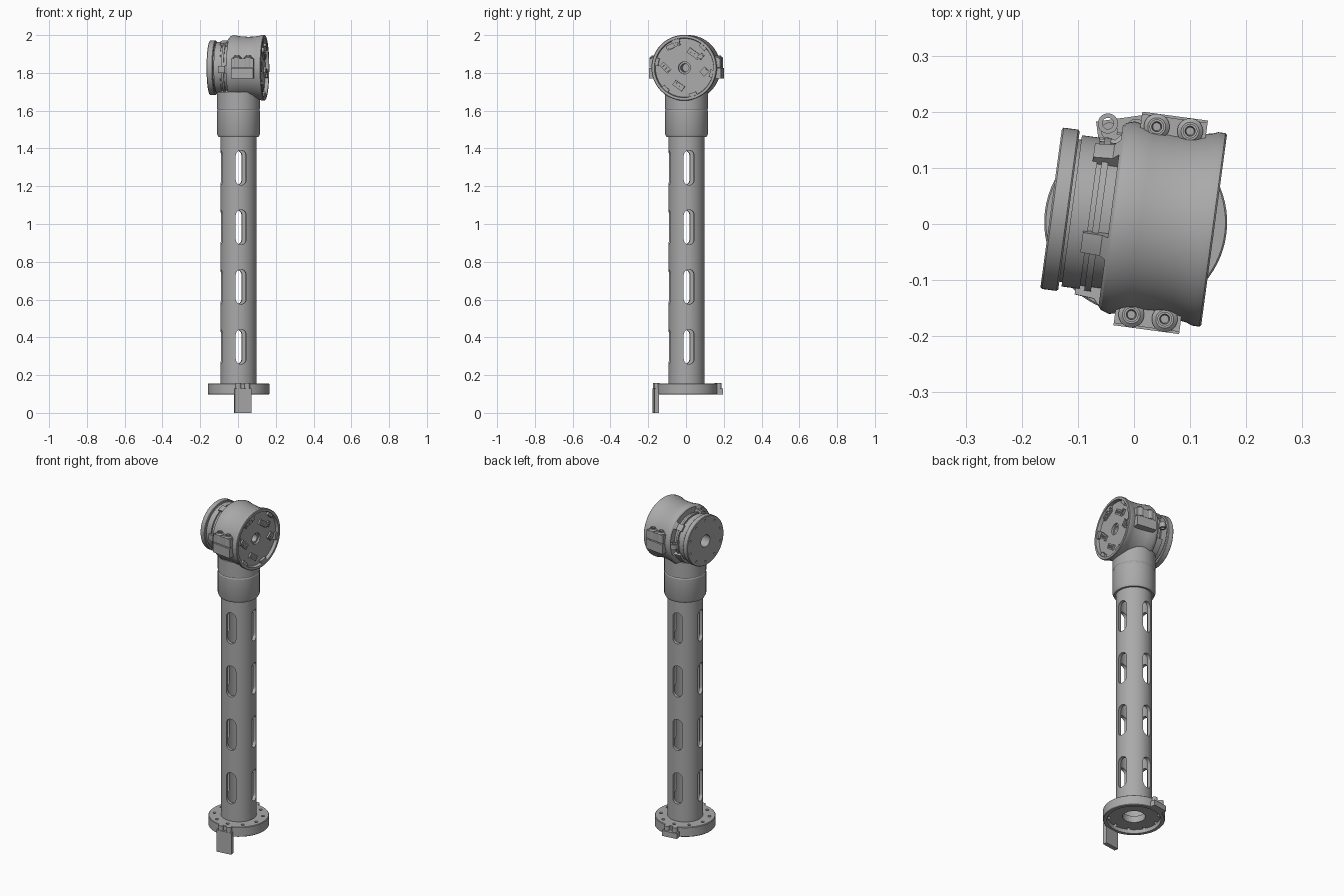
import bpy, bmesh, math
from mathutils import Matrix, Vector

if "Cube" in bpy.data.objects:
    bpy.data.objects.remove(bpy.data.objects["Cube"])

grey = bpy.data.materials.new("machined grey")
grey.use_nodes = True
COLOUR = (0.4, 0.4, 0.4, 1)
grey.diffuse_color = COLOUR
grey.node_tree.nodes["Principled BSDF"].inputs["Base Color"].default_value = COLOUR

T, R, rad = Matrix.Translation, Matrix.Rotation, math.radians
COLUMN = T((0.003, 0.003, 0)) @ R(rad(8), 4, "Z")             # tube and base frame
HEAD = T((0.003, 0.008, 1.827)) @ R(rad(-7.7), 4, "Z")        # head frame, x along its axis
AXIS = HEAD @ R(rad(90), 4, "Y")                              # lathe frame of the head


def finish(name, bm, matrix):
    bmesh.ops.remove_doubles(bm, verts=bm.verts, dist=1e-5)
    bmesh.ops.recalc_face_normals(bm, faces=bm.faces)
    bm.transform(matrix)
    mesh = bpy.data.meshes.new(name)
    bm.to_mesh(mesh)
    bm.free()
    mesh.materials.append(grey)
    ob = bpy.data.objects.new(name, mesh)
    bpy.context.collection.objects.link(ob)
    return ob


def add_lathe(bm, pts, start=0, arc=360, seg=72, local=Matrix()):
    """Turn a closed (radius, height) outline about z, fully or through an arc."""
    full = arc == 360
    rings = []
    for i in range(seg if full else seg + 1):
        a = rad(start + arc * i / seg)
        rings.append([bm.verts.new(local @ Vector((r * math.cos(a), r * math.sin(a), h)))
                      for r, h in pts])
    n = len(pts)
    for i in range(seg):
        a, b = rings[i], rings[(i + 1) % len(rings)]
        for j in range(n):
            k = (j + 1) % n
            if pts[j][0] or pts[k][0]:
                bm.faces.new((a[j], a[k], b[k], b[j]))
    if not full:
        bm.faces.new(rings[0])
        bm.faces.new(rings[-1][::-1])


def add_box(bm, size, local):
    bmesh.ops.create_cube(bm, size=1, matrix=local @ Matrix.Diagonal((*size, 1)))


def add_rod(bm, radius, depth, local, seg=20):
    bmesh.ops.create_cone(bm, cap_ends=True, segments=seg, radius1=radius, radius2=radius,
                          depth=depth, matrix=local)


def lathe(name, pts, matrix):
    bm = bmesh.new()
    add_lathe(bm, pts)
    return finish(name, bm, matrix)


def cut(ob, bm, matrix):
    """Subtract the cutter mesh from the object and discard it."""
    cutter = finish("cutter", bm, matrix)
    cutter.hide_render = True
    mod = ob.modifiers.new("cut", "BOOLEAN")
    mod.operation, mod.solver, mod.object = "DIFFERENCE", "EXACT", cutter
    bpy.context.view_layer.objects.active = ob
    bpy.ops.object.modifier_apply(modifier=mod.name)
    bpy.data.objects.remove(cutter)


def around(count, radius, z, start=0):
    for i in range(count):
        yield R(rad(start + 360 * i / count), 4, "Z") @ T((radius, 0, z))


# Hollow tube with four columns of rounded slots
tube = lathe("slotted_tube", [(0.076, 0.14), (0.095, 0.14), (0.095, 1.5), (0.076, 1.5)], COLUMN)
bm = bmesh.new()
W, L = 0.028, 0.064
for z in (0.35, 0.667, 0.983, 1.298):
    for m in around(4, 0.095, z):
        ring = [bm.verts.new(m @ Vector((-0.04, W * math.cos(a), W * math.sin(a) + (L if s else -L))))
                for s in (1, 0) for a in [rad(15 * i + (0 if s else 180)) for i in range(13)]]
        cap = bm.faces.new(ring)
        side = bmesh.ops.extrude_face_region(bm, geom=[cap], use_keep_orig=True)["geom"]
        out = m.to_3x3() @ Vector((0.08, 0, 0))
        bmesh.ops.translate(bm, vec=out, verts=[v for v in side if isinstance(v, bmesh.types.BMVert)])
cut(tube, bm, COLUMN)

# Base flange with recessed underside and bolt holes
flange = lathe("base_flange", [(0.06, 0.118), (0.138, 0.118), (0.142, 0.098), (0.16, 0.098),
                               (0.163, 0.101), (0.163, 0.153), (0.16, 0.156), (0.06, 0.156)], COLUMN)
bm = bmesh.new()
for m in around(10, 0.132, 0.14, 18):
    add_rod(bm, 0.009, 0.08, m)
cut(flange, bm, COLUMN)

# Hanging tab and clamp lugs of the flange
bm = bmesh.new()
add_box(bm, (0.09, 0.024, 0.128), T((0, -0.165, 0.064)))
finish("hanging_tab", bm, COLUMN)
bm = bmesh.new()
add_box(bm, (0.09, 0.035, 0.032), T((0, 0.17, 0.114)))
for y in (-0.162, 0.168):
    for x in (-0.024, 0.024):
        add_rod(bm, 0.015, 0.03, T((x, y, 0.142)))
finish("flange_clamp_lugs", bm, COLUMN)

# Collar and neck joining the tube to the head
lathe("collar", [(0.0, 1.48), (0.095, 1.46), (0.106, 1.46), (0.113, 1.475), (0.113, 1.6),
                 (0.111, 1.603), (0.111, 1.607), (0.113, 1.61), (0.113, 1.70), (0.0, 1.70)], COLUMN)

# Head housing: waisted shell with recessed face and blind bore
housing = lathe("head_housing", [(0, -0.09), (0.147, -0.09), (0.15, -0.055), (0.168, -0.04),
                                 (0.173, -0.025), (0.167, 0.01), (0.164, 0.05), (0.165, 0.085),
                                 (0.17, 0.115), (0.174, 0.125), (0.174, 0.138), (0.171, 0.141),
                                 (0.158, 0.141), (0.155, 0.122), (0.032, 0.122), (0.032, 0.11),
                                 (0.022, 0.11), (0.022, 0.03), (0, 0.03)], AXIS)
bm = bmesh.new()
for start in (165, 237, 93, 309):
    add_lathe(bm, [(0.13, -0.1), (0.2, -0.1), (0.2, -0.045), (0.13, -0.045)], start - 28, 57, 16)
cut(housing, bm, AXIS)

# Ribs showing inside the windows
lathe("window_ribs", [(0.12, -0.1), (0.136, -0.1), (0.136, -0.082), (0.125, -0.082), (0.125, -0.074),
                      (0.138, -0.074), (0.138, -0.062), (0.12, -0.062)], AXIS)

# Output disc with grooves, centre bore and bolt holes
disc = lathe("output_disc", [(0.035, -0.152), (0.142, -0.152), (0.145, -0.149), (0.145, -0.123),
                             (0.142, -0.12), (0.128, -0.12), (0.128, -0.115), (0.136, -0.115),
                             (0.136, -0.095), (0.126, -0.095), (0.126, -0.08), (0, -0.08),
                             (0, -0.09), (0.035, -0.09)], AXIS)
bm = bmesh.new()
for m in around(10, 0.122, -0.152):
    add_rod(bm, 0.006, 0.03, m, 12)
cut(disc, bm, AXIS)

# Clamp blocks with paired screw bosses on both sides of the head
for side, label in ((1, "back"), (-1, "front")):
    bm = bmesh.new()
    add_box(bm, (0.118, 0.06, 0.056), T((0.045, side * 0.162, -0.030)))
    add_box(bm, (0.118, 0.052, 0.048), T((0.045, side * 0.162, 0.026)))
    finish(label + "_clamp_block", bm, HEAD)
    bm = bmesh.new()
    for x in (0.015, 0.075):
        add_lathe(bm, [(0, 0.045), (0.007, 0.045), (0.009, 0.062), (0.013, 0.062), (0.013, 0.056),
                       (0.016, 0.056), (0.023, 0.05), (0.023, 0.0), (0, 0.0)], seg=24,
                  local=T((x, side * 0.169, 0.004)))
    finish(label + "_clamp_screws", bm, HEAD)

# Small eyelet beside the housing
bm = bmesh.new()
add_lathe(bm, [(0.01, -0.015), (0.018, -0.015), (0.018, 0.015), (0.01, 0.015)], seg=24)
finish("cable_eyelet", bm, HEAD @ T((-0.072, 0.163, 0)))

# Connectors and pins on the recessed face: (y, z, width, height, turn)
bm = bmesh.new()
for y, z, w, h, turn in ((-0.1, 0.0, 0.06, 0.03, -45), (-0.03, -0.095, 0.06, 0.03, -35),
                         (0.05, 0.075, 0.07, 0.03, -35), (0.108, -0.02, 0.04, 0.035, 45),
                         (-0.06, 0.118, 0.075, 0.025, 25), (0.09, 0.06, 0.03, 0.02, 50)):
    m = T((0.126, y, z)) @ R(rad(turn), 4, "X")
    add_box(bm, (0.012, w, h), m)
    for i in (-1, 0, 1):
        add_box(bm, (0.012, w / 6, h / 2), m @ T((0.004, i * w / 3.2, 0)))
finish("face_connectors", bm, HEAD)

# Retaining teeth along the rim of the recess
bm = bmesh.new()
for start in range(10, 360, 60):
    add_lathe(bm, [(0.14, 0.121), (0.157, 0.121), (0.157, 0.136), (0.14, 0.136)], start, 16, 6)
finish("rim_teeth", bm, AXIS)

# Smooth the curved faces, keep the edges crisp
bpy.ops.object.select_all(action="DESELECT")
for ob in bpy.context.collection.objects:
    if ob.type == "MESH" and grey.name in ob.data.materials:
        ob.select_set(True)
        bpy.context.view_layer.objects.active = ob
bpy.ops.object.shade_smooth_by_angle(angle=rad(30))
